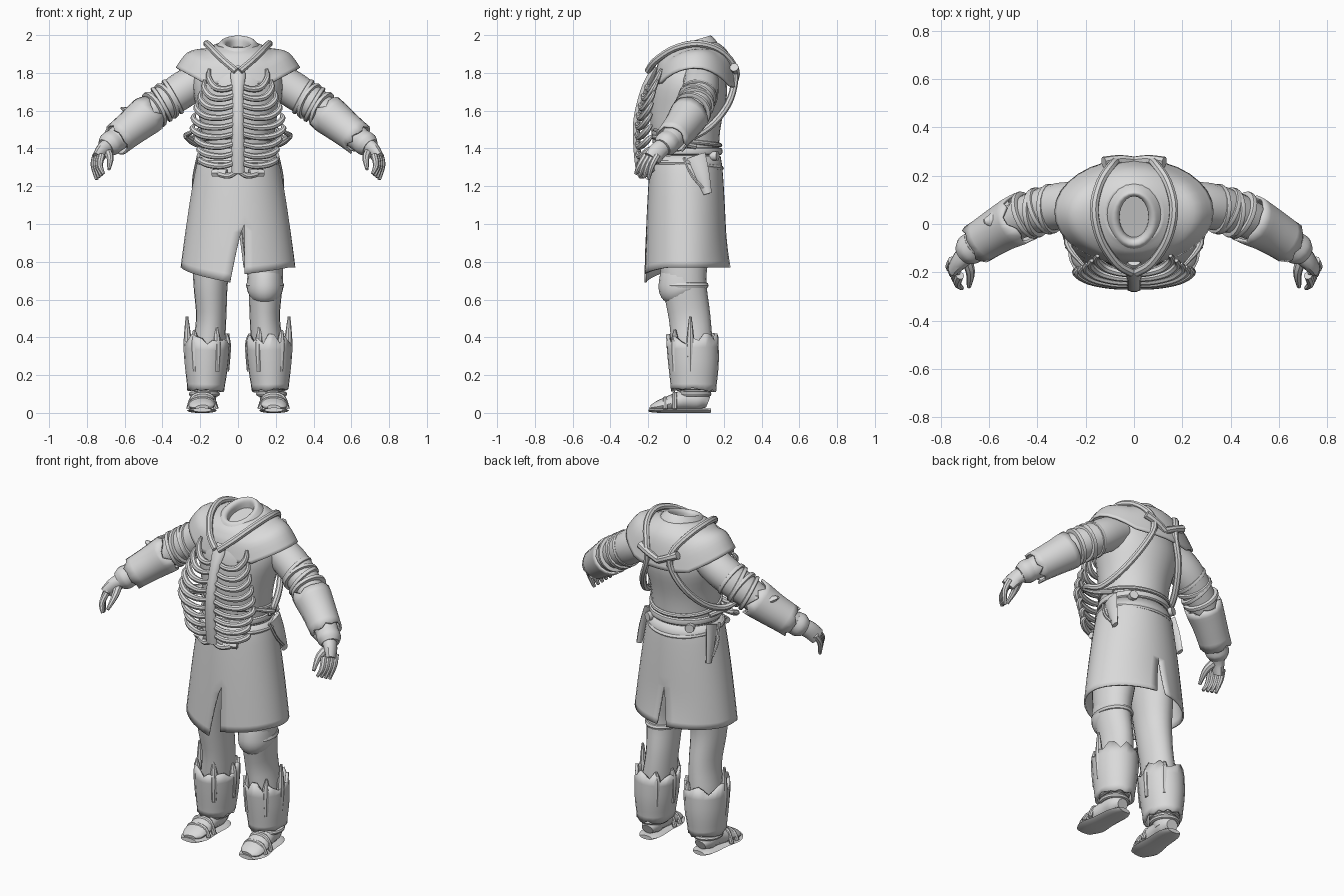
import bpy, bmesh, math, random
from mathutils import Vector

random.seed(4)
cube = bpy.data.objects.get("Cube")
if cube:
    bpy.data.objects.remove(cube, do_unlink=True)

grey = bpy.data.materials.new("plain_grey")
grey.use_nodes = True
grey.diffuse_color = (0.7, 0.7, 0.7, 1)
grey.node_tree.nodes["Principled BSDF"].inputs["Base Color"].default_value = (0.7, 0.7, 0.7, 1)


def finish(name, bm, thick=0):
    bmesh.ops.recalc_face_normals(bm, faces=bm.faces)
    me = bpy.data.meshes.new(name)
    bm.to_mesh(me)
    bm.free()
    me.materials.append(grey)
    me.polygons.foreach_set("use_smooth", [True] * len(me.polygons))
    me.set_sharp_from_angle(angle=math.radians(40))
    ob = bpy.data.objects.new(name, me)
    bpy.context.collection.objects.link(ob)
    if thick:
        mod = ob.modifiers.new("thickness", "SOLIDIFY")
        mod.thickness = thick
        mod.offset = 0


def smooth_path(values, steps, closed):
    """Catmull-Rom interpolation of a list of vectors."""
    n, out = len(values), []
    pick = lambda i: values[i % n] if closed else values[max(0, min(n - 1, i))]
    for i in range(n if closed else n - 1):
        a, b, c, d = (pick(i + k) for k in (-1, 0, 1, 2))
        for s in range(steps):
            t = s / steps
            out.append(0.5 * (2 * b + (c - a) * t + (2 * a - 5 * b + 4 * c - d) * t * t
                              + (3 * b - a - 3 * c + d) * t ** 3))
    return out if closed else out + [values[-1]]


def tube(name, pts, radii, n=10, steps=4, side=1, cap=True, closed=False,
         jag=(0, 0), warp=None, thick=0, level=False):
    """Sweep an elliptical section along a smooth path; level keeps sections horizontal."""
    pts = [Vector((p[0] * side, p[1], p[2])) for p in pts]
    if not isinstance(radii, list):
        radii = [radii] * len(pts)
    radii = [Vector(r) if isinstance(r, tuple) else Vector((r, r)) for r in radii]
    path, rad = smooth_path(pts, steps, closed), smooth_path(radii, steps, closed)
    bm, rings, u, m = bmesh.new(), [], Vector((1, 0, 0)), len(path)
    for i, p in enumerate(path):
        nxt = path[(i + 1) % m] if closed else path[min(m - 1, i + 1)]
        prv = path[i - 1] if closed else path[max(0, i - 1)]
        d = Vector((0, 0, 1)) if level else (nxt - prv).normalized()
        if i == 0 and abs(d.x) > 0.9:
            u = Vector((0, 1, 0))
        u = (u - d * u.dot(d)).normalized()
        v = d.cross(u)
        ring = []
        for k in range(n):
            a = math.tau * k / n
            co = p + u * math.cos(a) * rad[i].x + v * math.sin(a) * rad[i].y
            if i == 0:
                co -= d * jag[0] * random.random()
            elif i == m - 1:
                co += d * jag[1] * random.random()
            ring.append(bm.verts.new(warp(co) if warp else co))
        rings.append(ring)
    for i in range(m if closed else m - 1):
        a, b = rings[i], rings[(i + 1) % m]
        for k in range(n):
            bm.faces.new((a[k], a[(k + 1) % n], b[(k + 1) % n], b[k]))
    if cap and not closed:
        bm.faces.new(rings[0])
        bm.faces.new(rings[-1])
    finish(name, bm, thick)


def loop(name, c, rx, ry, r, warp=None):
    """Closed band around a horizontal ellipse."""
    pts = [(c[0] + rx * math.cos(math.tau * i / 12), c[1] + ry * math.sin(math.tau * i / 12), c[2])
           for i in range(12)]
    tube(name, pts, r, n=8, steps=3, closed=True, warp=warp)


def shift_z(f):
    return lambda co: Vector((co.x, co.y, co.z + f(co)))


# Torso, shoulder mantle and collar
tube("torso", [(0, 0, 1.24), (0, 0, 1.42), (0, 0, 1.56), (0, .02, 1.72), (0, .04, 1.82), (0, .04, 1.87)],
     [(.19, .17), (.19, .175), (.205, .19), (.24, .2), (.21, .17), (.12, .12)], n=28)
tube("shoulder_mantle", [(0, .04, 1.945), (0, .045, 1.91), (0, .05, 1.85), (0, .05, 1.74)],
     [(.11, .12), (.19, .165), (.265, .195), (.325, .215)], n=32, cap=False, thick=.012,
     warp=shift_z(lambda c: .55 * max(0, abs(c.x) - .17) - .1 * max(0, c.y - .1)))
tube("collar", [(0, .03, 1.85), (0, .025, 1.91), (0, .02, 1.955), (0, .02, 1.965), (0, .025, 1.95), (0, .03, 1.91)],
     [(.15, .16), (.135, .145), (.1, .12), (.08, .105), (.062, .09), (.06, .085)], n=24, level=True,
     warp=shift_z(lambda c: .3 * (c.y - .02)))

# Skirt: two half sheets welded above the front and back slits
bm, rows, cols = bmesh.new(), 14, 20
for side in (1, -1):
    grid = []
    for i in range(rows + 1):
        row = []
        for k in range(cols + 1):
            s = k / cols
            dip = .035 * max(0, 1 - 3 * s) if side > 0 else .08 * max(0, 1 - 2.2 * s)
            t = 2 * i / rows
            z = 1.36 - .36 * t if t <= 1 else 1 - (.23 + dip) * (t - 1)
            q, low = (1.36 - z) / .6, max(0, 1 - z) / .3
            rx, ry = .2 + .1 * q ** .75, .178 + .037 * q ** .6
            front = .035 if side > 0 else -.035 + .075 * low ** .75
            back = .04 * low
            a0, a1 = -math.pi / 2 + front / rx, math.pi / 2 - back / rx
            a = a0 + (a1 - a0) * s
            flare = .03 * low * low * max(0, s - .7) / .3
            row.append(bm.verts.new((side * rx * math.cos(a), ry * math.sin(a) + flare, z)))
        grid.append(row)
    for i in range(rows):
        for k in range(cols):
            bm.faces.new((grid[i][k], grid[i][k + 1], grid[i + 1][k + 1], grid[i + 1][k]))
bmesh.ops.remove_doubles(bm, verts=bm.verts, dist=.0005)
finish("skirt", bm, .01)

# Waist belts
loop("waist_cord", (0, 0, 1.44), .192, .18, .012, shift_z(lambda c: -.12 * c.y))
loop("upper_belt", (0, 0, 1.385), .195, .182, (.012, .02))
loop("lower_belt", (0, 0, 1.325), .208, .186, .014, shift_z(lambda c: -.15 * max(0, c.y)))

# Breastbone follows the forward bulge of the ribs
front_y = lambda z: -.258 + .95 * (z - 1.5) ** 2 * (1 if z > 1.5 else .3)
tube("breastbone", [(0, front_y(z) - .004, z) for z in (1.27, 1.4, 1.55, 1.7, 1.79, 1.83)],
     [(.034, .018), (.034, .02), (.031, .02), (.03, .02), (.04, .02), (.025, .016)], n=10)

rib_widths = (.155, .18, .2, .22, .235, .24, .22, .205, .2, .12)
for label, s in (("left", 1), ("right", -1)):
    # Rib cage
    for i, w in enumerate(rib_widths):
        z = 1.735 - .051 * i
        y = front_y(z)
        rise = .085 - .008 * i
        tube(f"rib_{label}_{i + 1}",
             [(.01, y, z), (w * .4, y + .005, z - .02), (w * .78, y + .025, z - .012),
              (w, y + .055, z + rise * .45), (w * .97, y + .075, z + rise)],
             [.014, .016, .018, .016, .008], n=8, side=s)
    tube("lower_rib_tab_" + label, [(.06, -.225, 1.27), (.135, -.2, 1.27)], (.02, .02), n=6, side=s)

    # Harness cords over the shoulders and round the back
    tube("shoulder_cord_" + label,
         [(.01, -.2, 1.81), (.075, -.16, 1.865), (.14, -.06, 1.93), (.165, .06, 1.955),
          (.14, .17, 1.925), (.09, .245, 1.85), (.075, .258, 1.76), (.13, .22, 1.63),
          (.19, .12, 1.51), (.235, 0, 1.45), (.275, -.08, 1.47), (.21, -.17, 1.5)],
         [.019] * 10 + [.015, .008], n=8, side=s)
    tube("side_hook_" + label, [(.19, .05, 1.41), (.24, -.04, 1.43), (.28, -.1, 1.46)],
         [.015, .014, .006], n=8, side=s)
    tube("back_crossbar_" + label, [(0, .26, 1.77), (.06, .266, 1.8), (.125, .255, 1.83)],
         [.02, .02, .024], n=8, side=s)

    # Hip sheath and belt studs
    tube("hip_sheath_" + label, [(.205, .05, 1.36), (.222, .085, 1.26), (.23, .115, 1.16)],
         [(.014, .055), (.014, .04), (.012, .022)], n=8, side=s)
    tube("hip_strap_" + label, [(.213, -.01, 1.35), (.232, .03, 1.26), (.237, .09, 1.19)],
         .008, n=6, side=s)
    tube("belt_stud_" + label, [(.125, .13, 1.36), (.14, .168, 1.36)], .025, n=12, side=s)

    # Arm with bands
    arm = [(.18, .08, 1.78), (.3, .075, 1.705), (.43, .04, 1.615), (.57, -.03, 1.505), (.66, -.09, 1.435),
           (.7, -.125, 1.405)]
    tube("arm_" + label, arm, [.09, .097, .086, .07, .062, .045], n=18, side=s)
    a, b = Vector(arm[1]), Vector(arm[2])
    axis = (b - a).normalized()
    for i, t in enumerate((.35, .6, .8, 1.1)):
        c = a.lerp(b, t)
        tilt = (axis + Vector((0, .15 * (-1) ** i, .1))).normalized() * .009
        tube(f"arm_band_{label}_{i + 1}", [c - tilt * 1.4, c - tilt, c + tilt, c + tilt * 1.4],
             [.084, .102, .102, .084], n=20, steps=2, side=s)

    # Ragged forearm cuff, wider at the elbow
    tube("cuff_" + label, [(.485, .015, 1.572), (.55, -.02, 1.52), (.63, -.07, 1.457)],
         [.1, .09, .082], n=18, side=s, cap=False, jag=(.045, .035), thick=.012)
    tube("wrist_binding_" + label, [(.655, -.087, 1.44), (.68, -.107, 1.422), (.7, -.125, 1.405)],
         [.064, .066, .05], n=14, side=s)

    # Hand
    tube("palm_" + label, [(.675, -.105, 1.42), (.715, -.145, 1.39), (.745, -.18, 1.345)],
         [.045, (.036, .048), (.026, .047)], n=12, side=s)
    for k in range(4):
        tube(f"finger_{label}_{k + 1}",
             [(.753 - .011 * k, -.15 - .021 * k, 1.365), (.764 - .011 * k, -.18 - .022 * k, 1.31),
              (.748 - .012 * k, -.2 - .022 * k, 1.235 + .01 * k)],
             [.018, .016, .009], n=8, side=s)
    tube("thumb_" + label, [(.695, -.14, 1.385), (.677, -.2, 1.35), (.683, -.26, 1.29)],
         [.024, .019, .009], n=8, side=s)

    # Leg
    tube("leg_" + label,
         [(.1, 0, 1.15), (.13, -.01, .9), (.145, -.01, .7), (.142, .02, .5), (.16, .035, .3), (.175, .05, .06)],
         [(.1, .15), (.105, .14), (.092, .118), (.08, .11), (.085, .105), (.055, .06)], n=20, side=s)

    # Ragged shin guard with torn horns
    tube("shin_guard_" + label, [(.17, .04, .13), (.167, .04, .25), (.163, .035, .36)],
         [(.09, .112), (.106, .125), (.112, .13)], n=24, side=s, cap=False, jag=(.02, .065), thick=.016)
    for i, (ang, top) in enumerate(((-.1, .51), (-.9, .44), (-2.1, .46), (2.2, .42), (3.1, .42))):
        x, y = .163 + .104 * math.cos(ang), .035 + .12 * math.sin(ang)
        tube(f"shin_horn_{label}_{i + 1}", [(x, y, .22), (x, y, .36), (x + .004, y, top)],
             [.012, .022, .007], n=8, side=s)
    for i in range(2):
        loop(f"ankle_wrap_{label}_{i + 1}", (s * .178, .045, .135 - .035 * i), .068, .076, .014)

    # Sandal
    tube("foot_" + label,
         [(.175, .115, .055), (.178, .07, .07), (.183, 0, .07), (.19, -.09, .05), (.192, -.155, .035), (.19, -.185, .03)],
         [(.035, .03), (.058, .055), (.06, .055), (.07, .04), (.064, .026), (.035, .012)], n=14, side=s)
    tube("sole_" + label,
         [(.175, .13, .012), (.178, .08, .012), (.185, -.03, .012), (.192, -.13, .012), (.19, -.195, .016)],
         [(.04, .012), (.065, .013), (.07, .013), (.08, .013), (.05, .012)], n=10, side=s)
    for i, (y, h) in enumerate(((-.06, .1), (-.11, .075))):
        tube(f"sandal_strap_{label}_{i + 1}",
             [(.115, y, .02), (.14, y, h * .85), (.187, y, h), (.237, y, h * .85), (.262, y, .02)],
             .013, n=8, side=s)

# Knee pad worn on the left leg only
tube("knee_pad", [(.143, -.01, .615), (.143, -.02, .65), (.143, -.02, .7), (.143, -.015, .75)],
     [(.075, .095), (.095, .122), (.095, .122), (.09, .115)], n=20)
loop("knee_pad_band", (.143, -.01, .675), .084, .112, .018)

# Torn flap on the right cuff
tube("right_cuff_flap", [(-.5, .04, 1.59), (-.56, .02, 1.59), (-.62, .01, 1.615)],
     [(.06, .05), (.045, .03), (.01, .006)], n=8)
